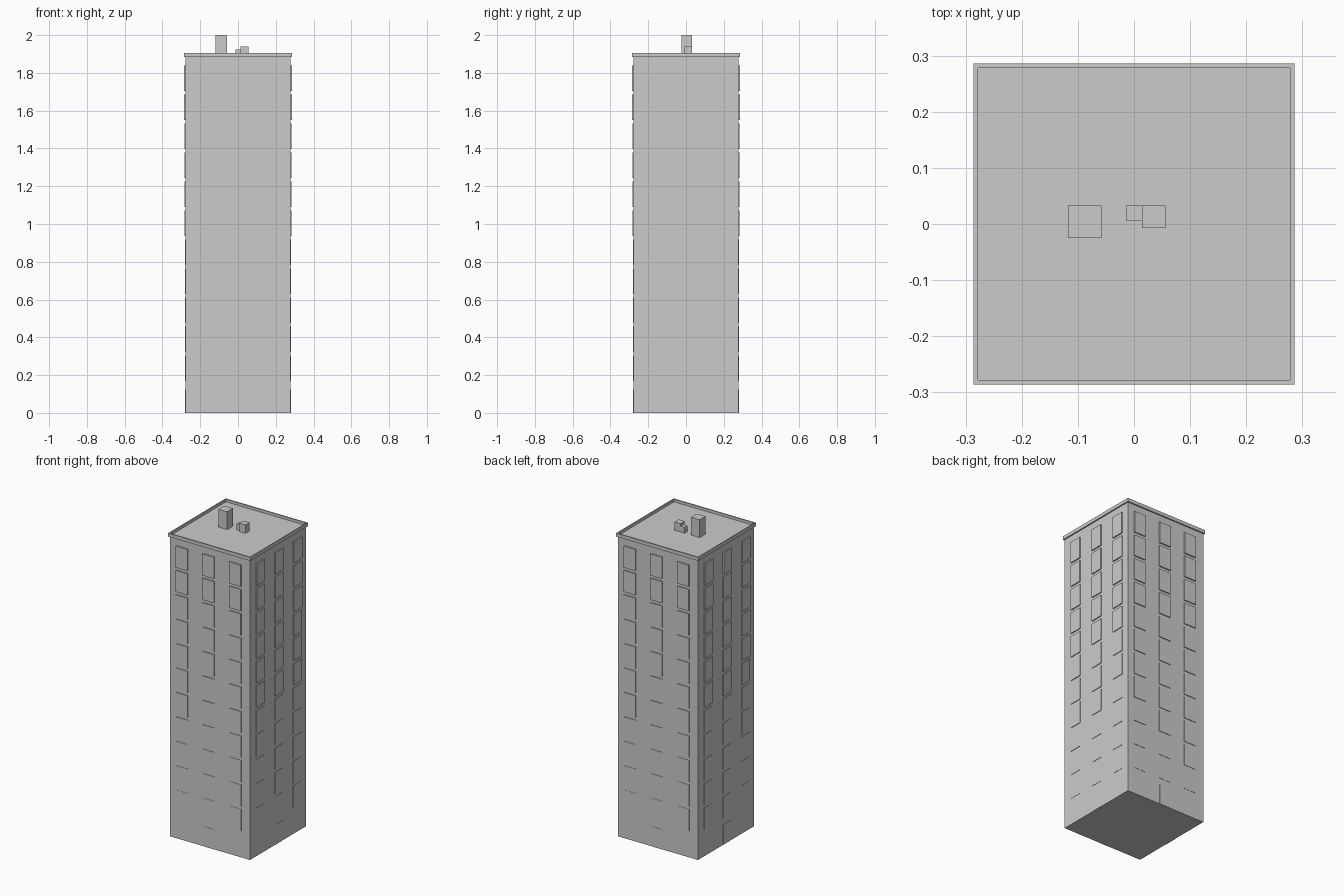
import bpy, bmesh
from mathutils import Matrix, Vector

if "Cube" in bpy.data.objects:
    bpy.data.objects.remove(bpy.data.objects["Cube"])

W = 0.278          # half width of the tower
DECK = 1.888       # roof deck height


def add_box(bm, lo, hi):
    lo, hi = Vector(lo), Vector(hi)
    m = Matrix.Translation((lo + hi) / 2) @ Matrix.Diagonal((*(hi - lo), 1))
    bmesh.ops.create_cube(bm, size=1, matrix=m)


def finish(name, bm):
    mesh = bpy.data.meshes.new(name)
    bm.to_mesh(mesh)
    bm.free()
    obj = bpy.data.objects.new(name, mesh)
    bpy.context.collection.objects.link(obj)
    return obj


def box(name, lo, hi):
    bm = bmesh.new()
    add_box(bm, lo, hi)
    return finish(name, bm)


def wall_box(bm, side, a0, a1, z0, z1, out):
    """Thin panel on one wall; a0..a1 runs along the wall."""
    d0, d1 = W - 0.003, W + out
    axis, sign = side
    d = sorted((sign * d0, sign * d1))
    if axis == "x":
        add_box(bm, (d[0], a0, z0), (d[1], a1, z1))
    else:
        add_box(bm, (a0, d[0], z0), (a1, d[1], z1))


# tower with the cornice and sunken roof deck
bm = bmesh.new()
add_box(bm, (-W, -W, 0), (W, W, 1.883))
top = max(bm.faces, key=lambda f: f.calc_center_median().z)


def extrude_top(face, half, z):
    res = bmesh.ops.extrude_discrete_faces(bm, faces=[face])
    face = res["faces"][0]
    for v in face.verts:
        v.co = Vector((half if v.co.x > 0 else -half, half if v.co.y > 0 else -half, z))
    return face


for half, z in ((0.286, 1.883), (0.286, 1.905), (W, 1.905), (W, DECK)):
    top = extrude_top(top, half, z)
bmesh.ops.recalc_face_normals(bm, faces=bm.faces)
finish("tower", bm)

# windows on eleven floors and a door below, on every side
sides = {"front": (("y", -1), -0.008), "back": (("y", 1), 0.008),
         "left": (("x", -1), -0.008), "right": (("x", 1), 0.006)}
for name, (side, shift) in sides.items():
    bm = bmesh.new()
    for floor in range(11):
        z0 = 1.703 - 0.1535 * floor
        out = 0.0075 - 0.0006 * floor      # panels sink into the wall lower down
        for col in (-1, 0, 1):
            c = shift + 0.185 * col
            wall_box(bm, side, c - 0.041, c + 0.041, z0, z0 + 0.135, out)
    finish(name + "_windows", bm)
    bm = bmesh.new()
    wall_box(bm, side, shift - 0.036, shift + 0.036, 0, 0.125, 0.0015)
    finish(name + "_door", bm)

# rooftop chimney and equipment boxes
box("chimney", (-0.118, -0.025, DECK), (-0.058, 0.033, 2.0))
box("vent_small", (-0.014, 0.006, DECK), (0.014, 0.033, 1.925))
box("vent_large", (0.014, -0.007, DECK), (0.056, 0.033, 1.941))
